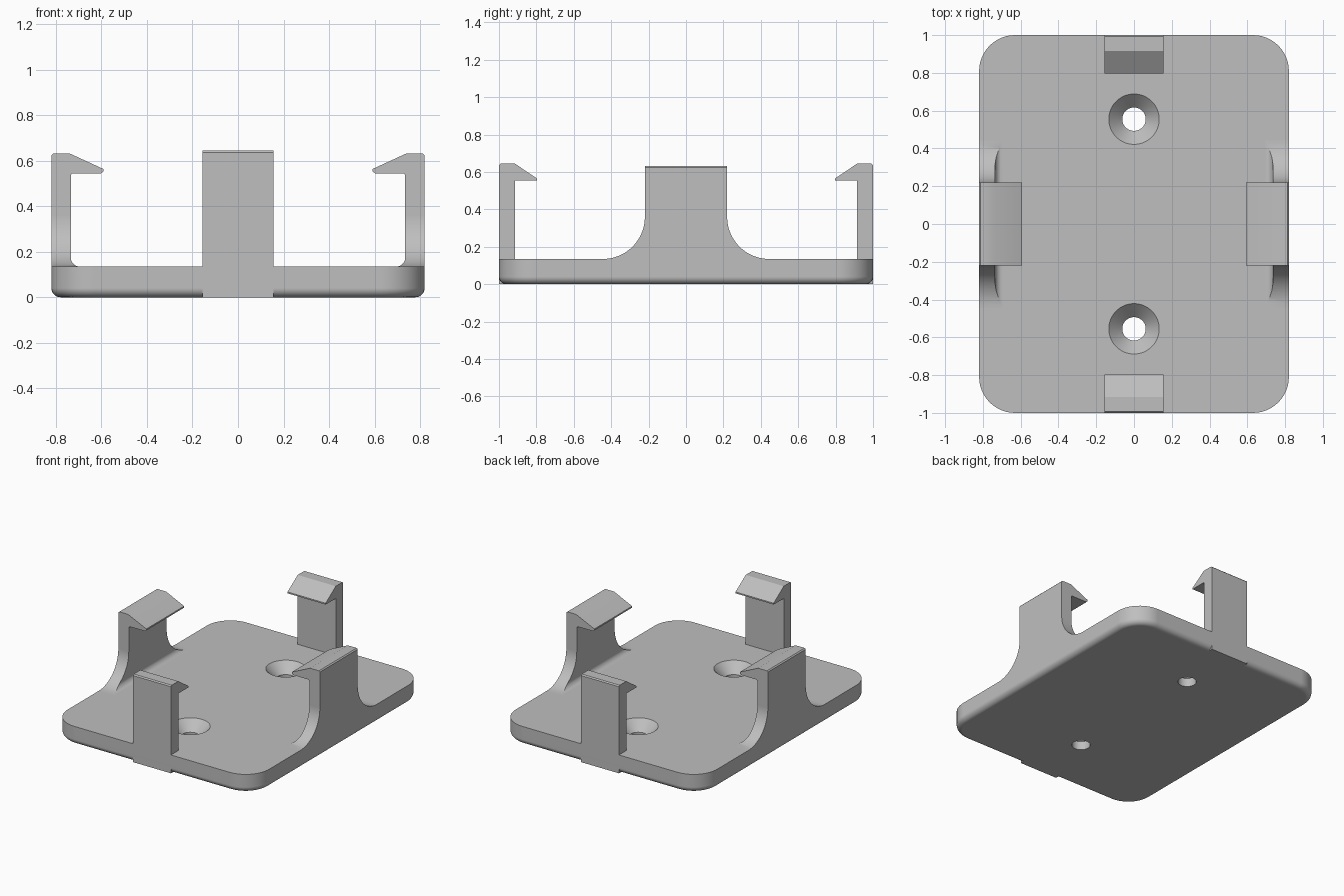
import bpy
import bmesh
from math import sin, cos, pi, radians

cube = bpy.data.objects.get("Cube")
if cube:
    bpy.data.objects.remove(cube, do_unlink=True)

HALF_X, HALF_Y, TOP = 0.82, 1.0, 0.135     # base plate
CORNER, EDGE = 0.19, 0.04                  # plan corners, underside rounding

grey = bpy.data.materials.new("light grey plastic")
grey.use_nodes = True
grey.diffuse_color = (0.52, 0.52, 0.52, 1)
grey.node_tree.nodes["Principled BSDF"].inputs["Base Color"].default_value = grey.diffuse_color


def loft(name, rings):
    """Closed solid through a stack of rings with equal point counts."""
    bm = bmesh.new()
    loops = [[bm.verts.new(p) for p in ring] for ring in rings]
    for a, b in zip(loops, loops[1:]):
        for i in range(len(a)):
            j = (i + 1) % len(a)
            bm.faces.new((a[i], a[j], b[j], b[i]))
    bm.faces.new(loops[0])
    bm.faces.new(loops[-1])
    bmesh.ops.recalc_face_normals(bm, faces=bm.faces)
    mesh = bpy.data.meshes.new(name)
    bm.to_mesh(mesh)
    bm.free()
    mesh.materials.append(grey)
    obj = bpy.data.objects.new(name, mesh)
    bpy.context.collection.objects.link(obj)
    return obj


def activate(obj):
    bpy.ops.object.select_all(action='DESELECT')
    obj.select_set(True)
    bpy.context.view_layer.objects.active = obj


def boolean(obj, tool, operation):
    mod = obj.modifiers.new("cut", 'BOOLEAN')
    mod.operation, mod.solver, mod.object = operation, 'EXACT', tool
    activate(obj)
    bpy.ops.object.modifier_apply(modifier=mod.name)
    bpy.data.objects.remove(tool, do_unlink=True)


def finish(obj):
    activate(obj)
    bpy.ops.object.shade_smooth_by_angle(angle=radians(30))
    mod = obj.modifiers.new("even shading", 'WEIGHTED_NORMAL')
    mod.keep_sharp = True


def arc(cx, cz, r, start, end, steps=12):
    angles = [radians(start + (end - start) * i / steps) for i in range(steps + 1)]
    return [(cx + r * cos(a), cz + r * sin(a)) for a in angles]


def plate_ring(inset, z):
    r = CORNER - inset
    cx, cy = HALF_X - CORNER, HALF_Y - CORNER
    centres = ((cx, cy), (-cx, cy), (-cx, -cy), (cx, -cy))
    return [(x, y, z) for k, c in enumerate(centres)
            for x, y in arc(*c, r, 90 * k, 90 * k + 90)]


# Base plate with rounded underside
steps = 8
rings = []
for i in range(steps + 1):
    a = pi / 2 * i / steps
    rings.append(plate_ring(EDGE * (1 - sin(a)), EDGE * (1 - cos(a))))
plate = loft("base_plate", rings + [plate_ring(0, TOP)])

# Countersunk screw holes
for y in (-0.555, 0.555):
    hole = [[(px, py, z) for px, py in arc(0, y, r, 0, 360, 64)[:-1]]
            for r, z in ((0.062, -0.1), (0.062, 0.062), (0.155, 0.157))]
    boolean(plate, loft("hole_cutter", hole), 'DIFFERENCE')
finish(plate)

# Narrow clips at the front and back
end_profile = [(1.0, 0.0), (1.0, 0.637), (0.992, 0.645), (0.915, 0.645),
               (0.797, 0.565), (0.797, 0.555), (0.915, 0.555), (0.915, 0.0)]
for name, s in (("front_clip", -1), ("back_clip", 1)):
    finish(loft(name, [[(x, s * y, z) for y, z in end_profile]
                       for x in (-0.155, 0.155)]))

# Wide side clips: hooked section trimmed to a flared outline
foot = TOP - 0.01
hook = [(0.82, foot), (0.82, 0.624), (0.812, 0.632), (0.74, 0.632),
        (0.592, 0.564), (0.592, 0.553), (0.602, 0.545), (0.723, 0.545)]
hook += arc(0.723, 0.533, 0.012, 90, 0, 4)[1:]
hook += arc(0.695, TOP + 0.04, 0.04, 0, -90, 8) + [(0.695, foot)]
FLARE = 0.225
half = arc(0.22 + FLARE, TOP + FLARE, FLARE, 270, 180, 20)
half = [(0.22 + FLARE, foot - 0.1)] + half + [(0.22, 0.7)]
outline = half + [(-y, z) for y, z in reversed(half)]
for name, s in (("right_clip", -1), ("left_clip", 1)):
    clip = loft(name, [[(s * x, y, z) for x, z in hook] for y in (-0.5, 0.5)])
    trim = loft("flare_cutter", [[(s * x, y, z) for y, z in outline] for x in (0.5, 0.9)])
    boolean(clip, trim, 'INTERSECT')
    finish(clip)
